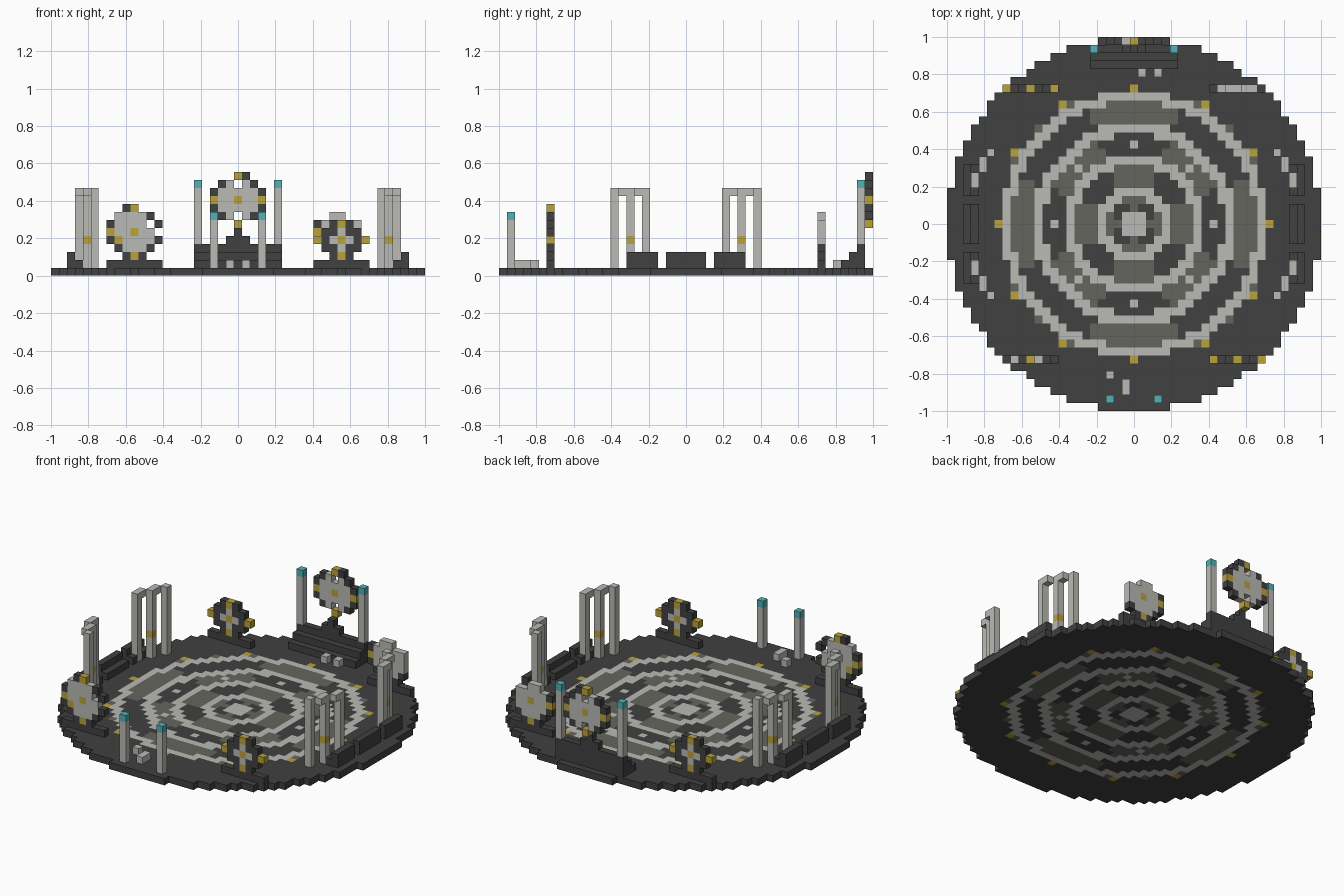
import bpy, bmesh, math
from mathutils import Vector

cube = bpy.data.objects.get("Cube")
if cube:
    bpy.data.objects.remove(cube, do_unlink=True)

N = 23                      # floor radius in blocks
U = 2 / (2 * N + 1)         # block size


def material(name, rgb):
    m = bpy.data.materials.new(name)
    m.use_nodes = True
    m.diffuse_color = (*rgb, 1)
    m.node_tree.nodes["Principled BSDF"].inputs["Base Color"].default_value = (*rgb, 1)
    return m


MATS = [material("dark_stone", (0.052, 0.052, 0.052)),
        material("mossy_stone", (0.125, 0.13, 0.108)),
        material("pale_stone", (0.49, 0.49, 0.465)),
        material("gold", (0.49, 0.36, 0.045)),
        material("teal_crystal", (0.09, 0.44, 0.47))]
DARK, MOSS, PALE, GOLD, TEAL = range(len(MATS))
LETTER = {"D": DARK, "L": PALE, "Y": GOLD}
AXES = [Vector(a) * s for a in ((1, 0, 0), (0, 1, 0), (0, 0, 1)) for s in (1, -1)]


def blocks(name, cells):
    """Mesh of unit blocks from {(x, y, layer): colour}, outer faces only."""
    bm = bmesh.new()
    verts = {}

    def vert(p):
        key = tuple(round(c * 2) for c in p)
        if key not in verts:
            verts[key] = bm.verts.new(p * U)
        return verts[key]

    for cell, colour in cells.items():
        centre = Vector(cell) + Vector((0, 0, 0.5))
        for n in AXES:
            if tuple(int(c) for c in Vector(cell) + n) in cells:
                continue
            a = Vector((n.y, n.z, n.x)) / 2
            b = n.cross(a)
            mid = centre + n / 2
            corners = (mid - a - b, mid + a - b, mid + a + b, mid - a + b)
            face = bm.faces.new([vert(p) for p in corners])
            face.material_index = colour
    bm.normal_update()
    mesh = bpy.data.meshes.new(name)
    bm.to_mesh(mesh)
    bm.free()
    for m in MATS:
        mesh.materials.append(m)
    obj = bpy.data.objects.new(name, mesh)
    bpy.context.collection.objects.link(obj)
    return obj


def box(xs, ys, zs, colour):
    return {(x, y, z): colour
            for x in range(xs[0], xs[1] + 1)
            for y in range(ys[0], ys[1] + 1)
            for z in range(zs[0], zs[1] + 1)}


def floor_colour(x, y):
    r = math.hypot(x, y)
    sector = round(math.atan2(y, x) / (math.pi / 4))
    if r < 1.5 or any(abs(r - ring) < 0.7 for ring in (4, 8, 12, 16)):
        return PALE
    if r > 17:
        return DARK
    band = int(r / 4) if r > 4 else 1
    return MOSS if (band + sector) % 2 else DARK


# Round floor with rings, checkered sectors and inlaid studs
floor = {(x, y, 0): floor_colour(x, y)
         for x in range(-N, N + 1) for y in range(-N, N + 1)
         if math.hypot(x, y) <= N + 0.5}
for count, radius, colour in ((8, 10, PALE), (12, 17, GOLD)):
    for i in range(count):
        a = 2 * math.pi * i / count
        x, y = (int(math.copysign(math.floor(abs(radius * f(a)) + 0.501), f(a)))
                for f in (math.cos, math.sin))
        floor[x, y, 0] = colour
blocks("round_floor", floor)


# Upright wheels: rows run from top to bottom, left to right along x
def wheel(name, cx, y, bottom, rows):
    cells = {}
    for k, row in enumerate(reversed(rows)):
        for i, ch in enumerate(row):
            if ch in LETTER:
                cells[cx + i - len(row) // 2, y, bottom + k] = LETTER[ch]
    blocks(name, cells)


WORN_LEFT = ["..DY...", ".LLLLD.", "DLLLL.D", "YLLYLL.", "DYLLLLD", ".DLLLD.", "..DYD.."]
WORN_RIGHT = ["..LL...", "DLLLLL.", "YLLYLL.", "DLLLLL.", ".DLLLD.", "..DYD.."]
SMALL = ["..DYD..", ".DDLDD.", "YDLYLDY", ".DDLDD.", "..DYD.."]
GREAT = ["...YD..", ".DL.LD.", "DLLLLLD", "YLLYLLY", "DLLLLLD", ".DL.LD.", "...Y..."]

for name, cx, y, rows in (("front_left_side", -13, -17, WORN_LEFT),
                          ("front_right_side", 13, -17, SMALL),
                          ("back_left_side", -13, 17, SMALL),
                          ("back_right_side", 13, 17, WORN_RIGHT)):
    wheel(name + "_wheel", cx, y, 2, rows)
    blocks(name + "_wheel_plinth", box((cx - 3, cx + 3), (y, y), (1, 1), DARK))
wheel("great_wheel", 0, N, 6, GREAT)

# Stepped stage at the back with the pedestal of the great wheel
stage = {}
for step in range(3):
    stage.update(box((-5, 5), (20 + step, 20 + step), (1, 1 + step), DARK))
stage.update(box((-1, 1), (22, 22), (4, 4), DARK))
stage.update(box((0, 0), (22, 22), (5, 5), DARK))
blocks("stage", stage)

# Crystal-topped pillars
for name, px, y, low, top in (("back", 5, 22, 4, 11), ("front", 3, -22, 1, 7)):
    for side, s in (("left", 1), ("right", -1)):
        pillar = box((s * px, s * px), (y, y), (low, top), PALE)
        pillar[s * px, y, top] = TEAL
        blocks(f"{name}_{side}_pillar", pillar)

# Arched gates following the rim, mirrored to four places
for sx in (1, -1):
    for sy in (1, -1):
        place = ("front" if sy < 0 else "back") + ("_left" if sx > 0 else "_right")
        gate = {}
        for px, py in ((20, 5), (19, 7), (18, 9)):
            gate.update(box((sx * px, sx * px), (sy * py, sy * py), (1, 10), PALE))
        for px, py in ((20, 6), (19, 8)):
            gate[sx * px, sy * py, 10] = PALE
        gate[sx * 19, sy * 7, 4] = GOLD
        blocks(place + "_gate", gate)

# Stepped benches along both sides
for side, s in (("left", 1), ("right", -1)):
    for place, ys in (("front", (-7, -4)), ("middle", (-2, 2)), ("back", (4, 7))):
        bench = box((s * 21, s * 21), ys, (1, 2), DARK)
        bench.update(box((s * 20, s * 20), ys, (1, 1), DARK))
        for y in (-5, 5):           # leave room for the gate posts
            bench.pop((s * 20, y, 1), None)
        blocks(f"{place}_{side}_bench", bench)

# Loose rubble
for i, (x, y) in enumerate(((1, 19), (3, 19), (-3, -19))):
    blocks(f"rubble_{i + 1}", box((x, x), (y, y), (1, 1), PALE))
blocks("fallen_slab", box((-1, -1), (-21, -20), (1, 1), PALE))
